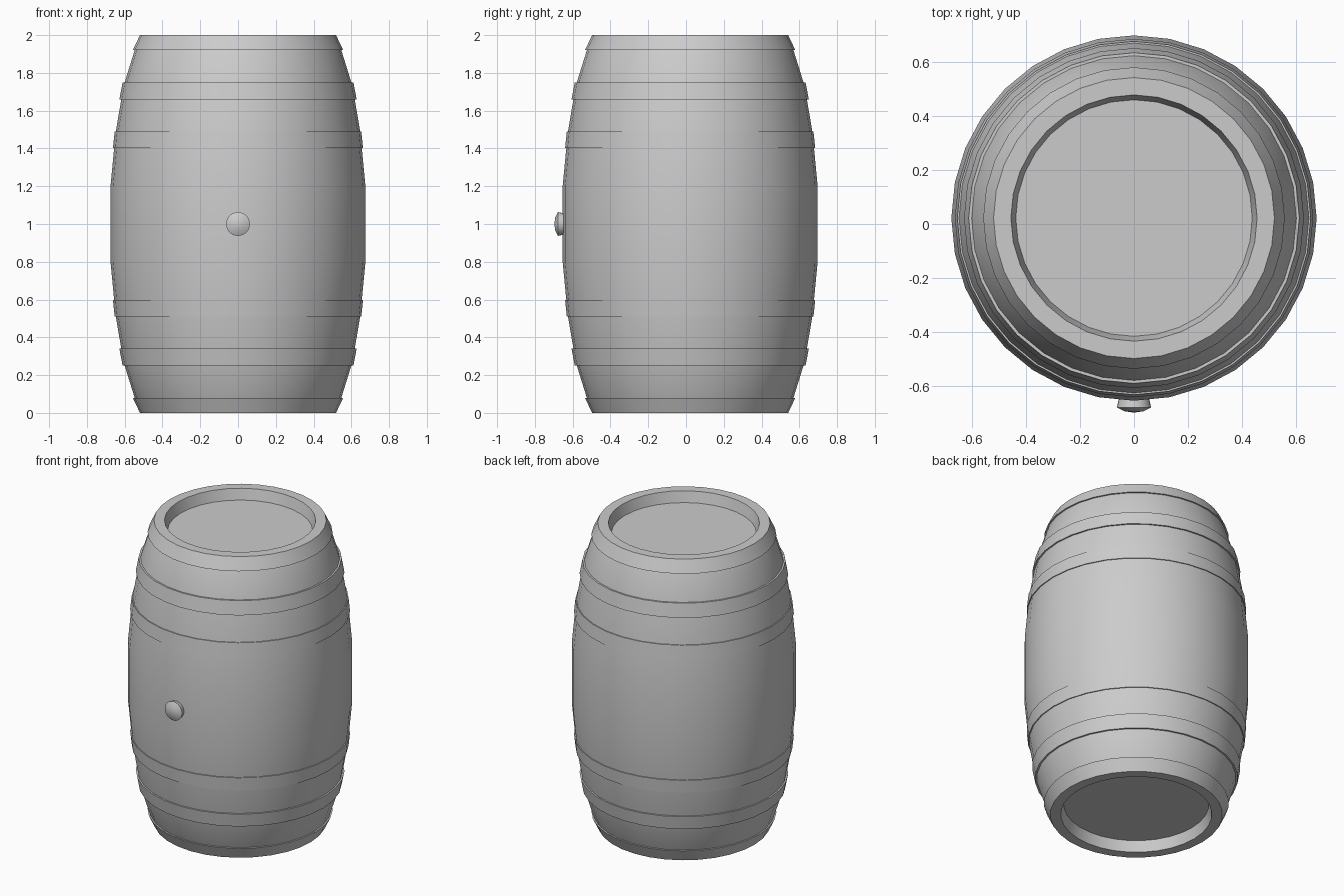
import bpy, bmesh, math
from mathutils import Matrix

if "Cube" in bpy.data.objects:
    bpy.data.objects.remove(bpy.data.objects["Cube"])

SIDES = 32
CENTRE_Y = 0.022   # the bung sticks out at the front, so the barrel sits slightly back


def lathe(name, profile, sides=SIDES, close=False, matrix=Matrix.Translation((0, CENTRE_Y, 0))):
    """Revolve (radius, height) points around z; radius 0 becomes a pole."""
    bm = bmesh.new()
    rings = []
    for r, z in profile:
        n = 1 if r == 0 else sides
        rings.append([bm.verts.new((r * math.cos(2 * math.pi * i / sides),
                                    r * math.sin(2 * math.pi * i / sides), z)) for i in range(n)])
    pairs = list(zip(rings, rings[1:]))
    if close:
        pairs.append((rings[-1], rings[0]))
    for a, b in pairs:
        for i in range(sides):
            j = (i + 1) % sides
            quad = [a[i % len(a)], a[j % len(a)], b[j % len(b)], b[i % len(b)]]
            bm.faces.new(list(dict.fromkeys(quad)))
    bmesh.ops.recalc_face_normals(bm, faces=bm.faces)
    bm.transform(matrix)
    mesh = bpy.data.meshes.new(name)
    bm.to_mesh(mesh)
    bm.free()
    obj = bpy.data.objects.new(name, mesh)
    bpy.context.collection.objects.link(obj)
    bpy.ops.object.select_all(action='DESELECT')
    obj.select_set(True)
    bpy.context.view_layer.objects.active = obj
    bpy.ops.object.shade_smooth_by_angle(angle=math.radians(30))
    return obj


# Staves and recessed heads: lower half profile, mirrored for the upper half
half = [(0, 0.07), (0.437, 0.07), (0.455, 0), (0.508, 0), (0.547, 0.08), (0.6, 0.25),
        (0.618, 0.34), (0.646, 0.505), (0.656, 0.6), (0.675, 0.8)]
lathe("barrel_body", half + [(r, 2 - z) for r, z in reversed(half)])

# Metal hoops: outer end radius/height, inner end radius/height, band thickness
hoops = {"end": (0.519, 0.0, 0.557, 0.08),
         "quarter": (0.611, 0.25, 0.628, 0.34),
         "bilge": (0.653, 0.51, 0.662, 0.597)}
for label, (r0, z0, r1, z1) in hoops.items():
    t = 0.011
    ring = [(r0 - t, z0), (r0, z0), (r1, z1), (r1 - t, z1)]
    lathe(f"{label}_hoop_lower", ring, close=True)
    lathe(f"{label}_hoop_upper", [(r, 2 - z) for r, z in ring], close=True)

# Bung on the front, turned so its axis points along -y
turn = Matrix.Translation((0, 0, 1)) @ Matrix.Rotation(math.radians(90), 4, 'X')
lathe("bung", [(0, 0.64), (0.055, 0.64), (0.063, 0.678), (0.035, 0.692), (0, 0.697)],
      sides=24, matrix=turn)
